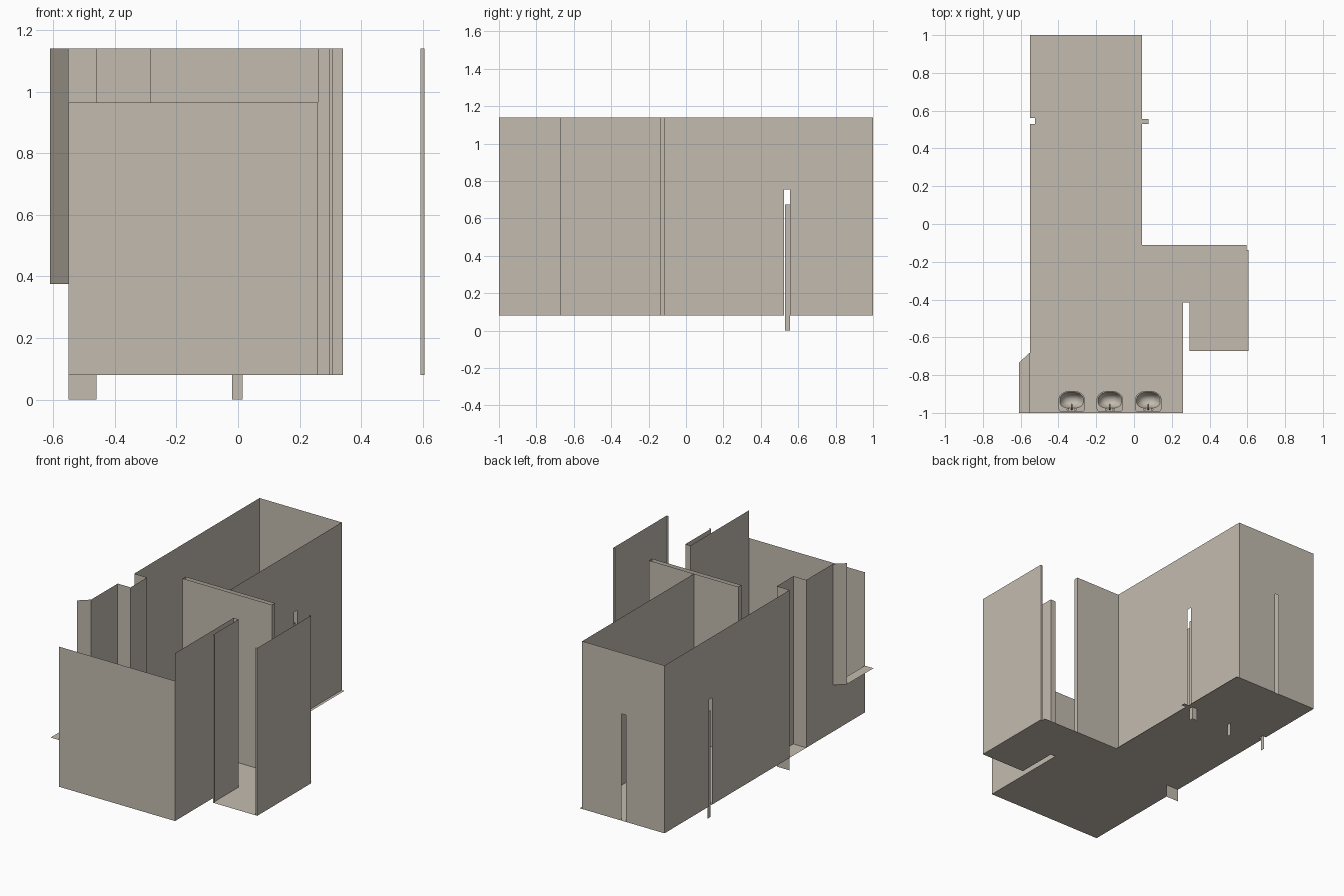
import bpy, bmesh, math

if "Cube" in bpy.data.objects:
    bpy.data.objects.remove(bpy.data.objects["Cube"])

FLOOR, TOP, SLOT_TOP = 0.08, 1.14, 0.755
mat = bpy.data.materials.new("warm_beige")
mat.diffuse_color = (0.55, 0.50, 0.43, 1)
mat.use_nodes = True
mat.node_tree.nodes["Principled BSDF"].inputs["Base Color"].default_value = mat.diffuse_color


def finish(name, bm, smooth=False):
    me = bpy.data.meshes.new(name)
    bm.to_mesh(me)
    bm.free()
    ob = bpy.data.objects.new(name, me)
    bpy.context.collection.objects.link(ob)
    me.materials.append(mat)
    if smooth:
        bpy.ops.object.select_all(action='DESELECT')
        ob.select_set(True)
        bpy.context.view_layer.objects.active = ob
        bpy.ops.object.shade_smooth_by_angle(angle=math.radians(40))
    return ob


def wall(name, *paths):
    """Thin upright sheets; each path is (z0, z1, point, point, ...)."""
    bm = bmesh.new()
    for z0, z1, *pts in paths:
        low = [bm.verts.new((x, y, z0)) for x, y in pts]
        high = [bm.verts.new((x, y, z1)) for x, y in pts]
        for i in range(len(pts) - 1):
            bm.faces.new((low[i], low[i + 1], high[i + 1], high[i]))
    return finish(name, bm)


def slab(name, z, pts):
    bm = bmesh.new()
    bm.faces.new([bm.verts.new((x, y, z)) for x, y in pts])
    return finish(name, bm)


def slotted(name, a, s0, s1, b):
    """Wall from a to b with a tall narrow slot between s0 and s1."""
    wall(name, (FLOOR, TOP, a, s0), (SLOT_TOP, TOP, s0, s1), (FLOOR, TOP, s1, b))


# Floor with wall gap, small corner notch and side notch / tab
slab("floor", FLOOR, [
    (-0.55, -1), (0.26, -1), (0.26, -0.415), (0.295, -0.415), (0.295, -0.672),
    (0.605, -0.672), (0.605, -0.137), (0.595, -0.137), (0.595, -0.112),
    (0.043, -0.112), (0.043, 0.53), (0.078, 0.53), (0.078, 0.557), (0.043, 0.557),
    (0.043, 1), (-0.55, 1), (-0.55, 0.56), (-0.525, 0.56), (-0.525, 0.53), (-0.55, 0.53)])

# Outer walls
wall("front_wall", (FLOOR, 0.965, (-0.55, -1), (0.26, -1)))
wall("right_front_wall", (FLOOR, TOP, (0.26, -1), (0.26, -0.415), (0.295, -0.415),
                          (0.295, -0.672), (0.308, -0.672)))
wall("alcove_side_wall", (FLOOR, TOP, (0.592, -0.672), (0.605, -0.672),
                          (0.605, -0.137), (0.592, -0.137)))
slotted("right_back_wall", (0.025, -0.115), (0.025, 0.525), (0.025, 0.555), (0.025, 1))
slotted("back_wall", (0.025, 1), (-0.25, 1), (-0.28, 1), (-0.55, 1))
slotted("left_back_wall", (-0.55, 1), (-0.55, 0.555), (-0.55, 0.525), (-0.55, -0.25))

# Column recess on the left, whose back sheet drops below the floor
wall("left_column", (0, TOP, (-0.55, -0.25), (-0.46, -0.25)),
     (FLOOR, TOP, (-0.46, -0.25), (-0.46, -0.415), (-0.55, -0.415), (-0.55, -0.68)))

# Window: low wall, sill and slanted reveal
wall("window_low_wall", (FLOOR, 0.375, (-0.55, -0.68), (-0.55, -1)))
wall("window_reveal", (0.375, TOP, (-0.55, -0.68), (-0.61, -0.735)))
slab("window_sill", 0.375, [(-0.55, -1), (-0.55, -0.68), (-0.61, -0.735), (-0.61, -1)])

# Cross partition between the two rooms
wall("partition", (FLOOR, TOP, (0.34, -0.115), (0.34, -0.145), (-0.285, -0.145),
                   (-0.285, -0.115), (0.34, -0.115)))

# Narrow stall jambs that reach below the floor
wall("stall_jambs", (0, 0.675, (-0.02, 0.555), (0.015, 0.555), (0.015, 0.528)),
     (0, 0.675, (-0.28, 0.528), (-0.28, 0.555)),
     (0, 0.675, (-0.54, 0.528), (-0.54, 0.555)))

# Washbasins
N = 40


def outline(w, front, back, power_back, yc, z):
    pts = []
    for i in range(N):
        t = 2 * math.pi * i / N
        c, s = math.cos(t), math.sin(t)
        p = 2.3 if s >= 0 else power_back
        d = front if s >= 0 else back
        pts.append((math.copysign(abs(c) ** (2 / p), c) * w,
                    yc + math.copysign(abs(s) ** (2 / p), s) * d, z))
    return pts


def basin(cx, cy, z):
    rings = [(0.035, 0.025, 0.058, 6, 0, -0.085), (0.058, 0.042, 0.06, 7, 0, -0.045),
             (0.070, 0.051, 0.06, 8, 0, -0.008), (0.070, 0.052, 0.06, 8, 0, 0),
             (0.063, 0.046, 0.040, 2.6, 0, 0.001), (0.060, 0.043, 0.037, 2.6, 0, -0.004),
             (0.050, 0.034, 0.030, 2.3, 0, -0.035), (0.030, 0.020, 0.019, 2, 0, -0.052),
             (0.007, 0.007, 0.007, 2, 0, -0.056)]
    bm = bmesh.new()
    loops = []
    for r in rings:
        loops.append([bm.verts.new((cx + x, cy + y, z + h)) for x, y, h in outline(*r)])
    for a, b in zip(loops, loops[1:]):
        for i in range(N):
            j = (i + 1) % N
            bm.faces.new((a[i], a[j], b[j], b[i]))
    bm.faces.new(loops[0][::-1])
    bm.faces.new(loops[-1])
    finish("basin", bm, True)


def tap(cx, cy, z):
    # Curved spout
    cu = bpy.data.curves.new("tap_spout", 'CURVE')
    cu.dimensions = '3D'
    cu.bevel_depth, cu.bevel_resolution, cu.use_fill_caps = 0.004, 2, True
    path = [(0, 0), (0, 0.022), (0.008, 0.032), (0.02, 0.033), (0.028, 0.024)]
    sp = cu.splines.new('POLY')
    sp.points.add(len(path) - 1)
    for p, (y, h) in zip(sp.points, path):
        p.co = (cx, cy + y, z + h, 1)
    cu.materials.append(mat)
    bpy.context.collection.objects.link(bpy.data.objects.new("tap_spout", cu))
    # Two handles with flat round tops
    for side in (-1, 1):
        bm = bmesh.new()
        for r, h, zc in ((0.003, 0.014, 0.007), (0.007, 0.005, 0.016)):
            new = bmesh.ops.create_cone(bm, cap_ends=True, segments=12, radius1=r,
                                        radius2=r, depth=h)["verts"]
            bmesh.ops.translate(bm, verts=new, vec=(cx + side * 0.02, cy, z + zc))
        finish("tap_handle", bm, True)


for cx in (-0.33, -0.128, 0.076):
    basin(cx, -0.935, 0.40)
    tap(cx, -0.982, 0.40)
